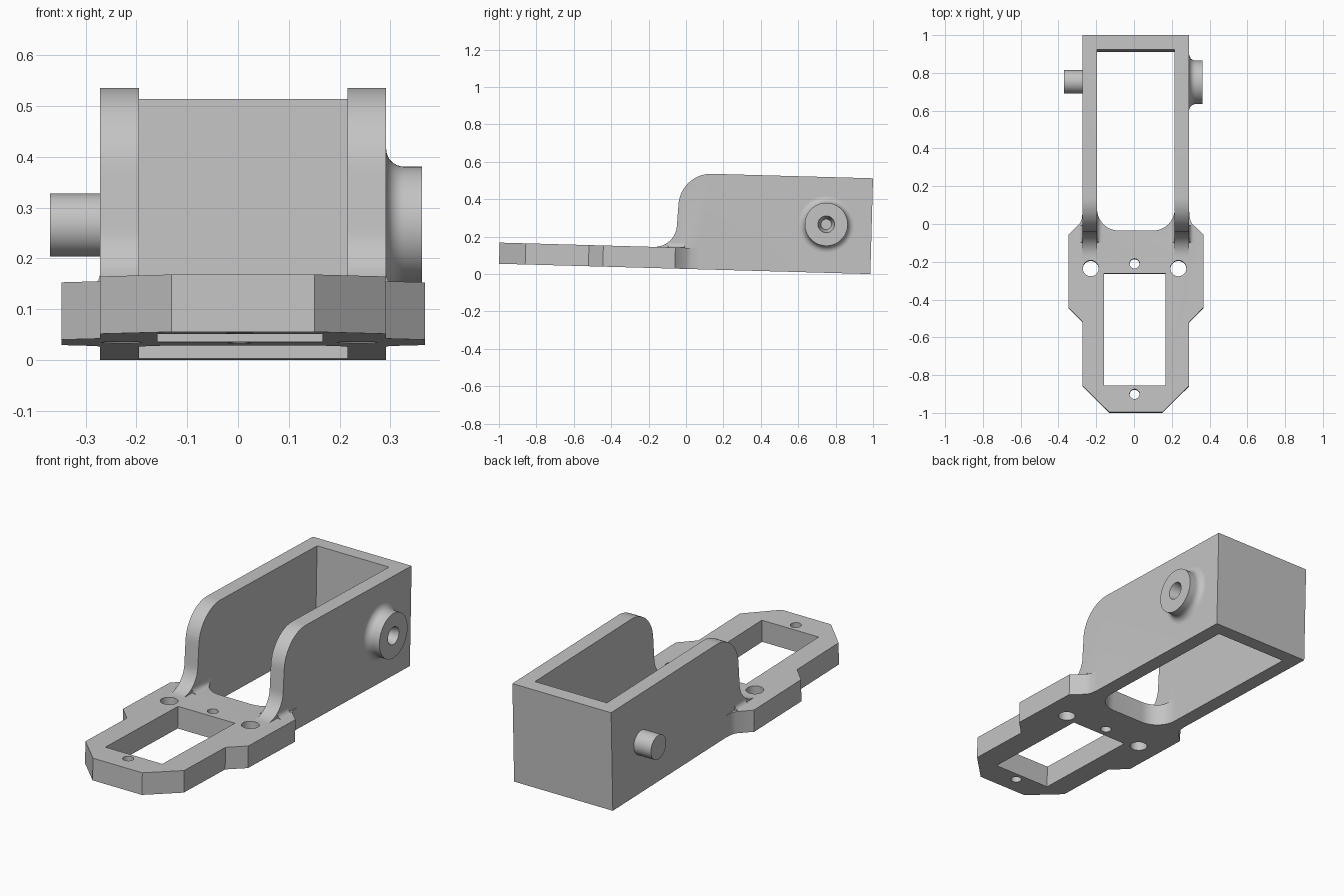
import bpy, bmesh
from math import sin, cos, pi, radians
from mathutils import Matrix

if "Cube" in bpy.data.objects:
    bpy.data.objects.remove(bpy.data.objects["Cube"], do_unlink=True)

CX = 0.01                  # middle plane of the bracket
OUT, INN = 0.282, 0.2055   # half widths outside and inside the walls
PLATE, TOP = 0.113, 0.512  # plate thickness and wall height
BACK = 0.986
TILT = Matrix.Translation((0, 0, 0.0273)) @ Matrix.Rotation(-0.0277, 4, 'X')

grey = bpy.data.materials.new("plain grey")
grey.use_nodes = True
colour = (0.55, 0.55, 0.55, 1)
grey.diffuse_color = colour
grey.node_tree.nodes["Principled BSDF"].inputs["Base Color"].default_value = colour


def arc(cx, cy, r, a0, a1, n=14):
    angles = [radians(a0 + (a1 - a0) * i / n) for i in range(n + 1)]
    return [(cx + r * cos(a), cy + r * sin(a)) for a in angles]


def finish(name, bm):
    bmesh.ops.recalc_face_normals(bm, faces=bm.faces)
    mesh = bpy.data.meshes.new(name)
    bm.to_mesh(mesh)
    bm.free()
    mesh.materials.append(grey)
    ob = bpy.data.objects.new(name, mesh)
    bpy.context.collection.objects.link(ob)
    return ob


def prism(name, pts, lo, hi, axis):
    """Extrude a 2D outline along one axis."""
    place = {'x': lambda p, t: (t, p[0], p[1]),
             'y': lambda p, t: (p[0], t, p[1]),
             'z': lambda p, t: (p[0], p[1], t)}[axis]
    bm = bmesh.new()
    a = [bm.verts.new(place(p, lo)) for p in pts]
    b = [bm.verts.new(place(p, hi)) for p in pts]
    bm.faces.new(a)
    bm.faces.new(b)
    for i in range(len(a)):
        j = (i + 1) % len(a)
        bm.faces.new((a[i], a[j], b[j], b[i]))
    return finish(name, bm)


def rect(x0, y0, x1, y1):
    return [(x0, y0), (x1, y0), (x1, y1), (x0, y1)]


def lathe(name, profile, y, z):
    """Spin an (x, radius) profile about a sideways axis."""
    bm = bmesh.new()
    vs = [bm.verts.new((x, y, z + r)) for x, r in profile]
    es = [bm.edges.new(pair) for pair in zip(vs, vs[1:])]
    bmesh.ops.spin(bm, geom=vs + es, cent=(0, y, z), axis=(1, 0, 0),
                   angle=2 * pi, steps=48)
    bmesh.ops.remove_doubles(bm, verts=bm.verts, dist=1e-5)
    return finish(name, bm)


def boolean(ob, tool, mode):
    mod = ob.modifiers.new(mode, 'BOOLEAN')
    mod.operation, mod.object, mod.solver = mode, tool, 'EXACT'
    bpy.context.view_layer.objects.active = ob
    bpy.ops.object.modifier_apply(modifier=mod.name)
    bpy.data.objects.remove(tool, do_unlink=True)


# Housing walls: side profile with rounded shoulder and swept foot
side = [(BACK, 0), (BACK, TOP)]
side += arc(0.125, TOP - 0.175, 0.175, 90, 180)
side += arc(-0.175, PLATE + 0.12, 0.12, 0, -90)
side += [(-0.175, 0)]
bracket = prism("bracket", side, CX - OUT, CX + OUT, 'x')
boolean(bracket, prism("channel", rect(CX - INN, -0.5, CX + INN, 0.911), -1, 1, 'z'),
        'DIFFERENCE')

# Mounting plate with chamfered nose and side ears, mirrored outline
half = [(0.141, -1), (OUT, -0.86), (OUT, -0.522), (0.358, -0.445), (0.358, -0.06)]
half += [(0.296, 0.0), (0.286, 0.025), (OUT, 0.065), (0.25, 0.14)]
outline = [(CX + x, y) for x, y in half] + [(CX - x, y) for x, y in reversed(half)]
boolean(bracket, prism("plate", outline, 0, PLATE, 'z'), 'UNION')

# Small fillets where the walls meet the plate
R = 0.026
for s in (-1, 1):
    for edge, way, end in ((OUT, 1, -0.012), (INN, -1, 0.06)):
        section = [(-0.02, -0.02), (R, -0.02)]
        section += arc(R, R, R, 270, 180, 6) + [(-0.02, R)]
        pts = [(CX + s * (edge + way * u), PLATE + w) for u, w in section]
        boolean(bracket, prism("fillet", pts, -0.1, end, 'y'), 'UNION')

# Well through the floor with rounded front corners
r = 0.115
well = [(CX + INN, 0.911), (CX - INN, 0.911)]
well += arc(CX - INN + r, -0.038 + r, r, 180, 270)
well += arc(CX + INN - r, -0.038 + r, r, 270, 360)
boolean(bracket, prism("well", well, -1, 1, 'z'), 'DIFFERENCE')

# Plate window and screw holes
cuts = [rect(-0.159, -0.859, 0.166, -0.265)]
for x, y, rad in ((0.003, -0.904, 0.026), (0.003, -0.213, 0.026),
                  (-0.229, -0.238, 0.042), (0.235, -0.238, 0.042)):
    cuts.append(arc(x, y, rad, 0, 352.5, 47))
for cut in cuts:
    boolean(bracket, prism("cut", cut, -1, 1, 'z'), 'DIFFERENCE')

# Flared hub with tapered bore on the left, pivot peg on the right
flare = [(x, q) for x, q in arc(0.327, 0.150, 0.035, 180, 270, 8)]
hub = lathe("pivot_hub", [(0.28, 0), (0.28, 0.150)] + flare +
            [(0.363, 0.115), (0.363, 0.045), (0.30, 0.028), (0.30, 0)], 0.743, 0.259)
peg = lathe("pivot_peg", [(-0.25, 0), (-0.25, 0.062), (-0.37, 0.062), (-0.37, 0)],
            0.746, 0.259)

# Tilt everything and keep sharp edges crisp
bpy.ops.object.select_all(action='DESELECT')
for ob in (bracket, hub, peg):
    ob.data.transform(TILT)
    ob.select_set(True)
bpy.context.view_layer.objects.active = bracket
bpy.ops.object.shade_smooth_by_angle(angle=radians(30))
